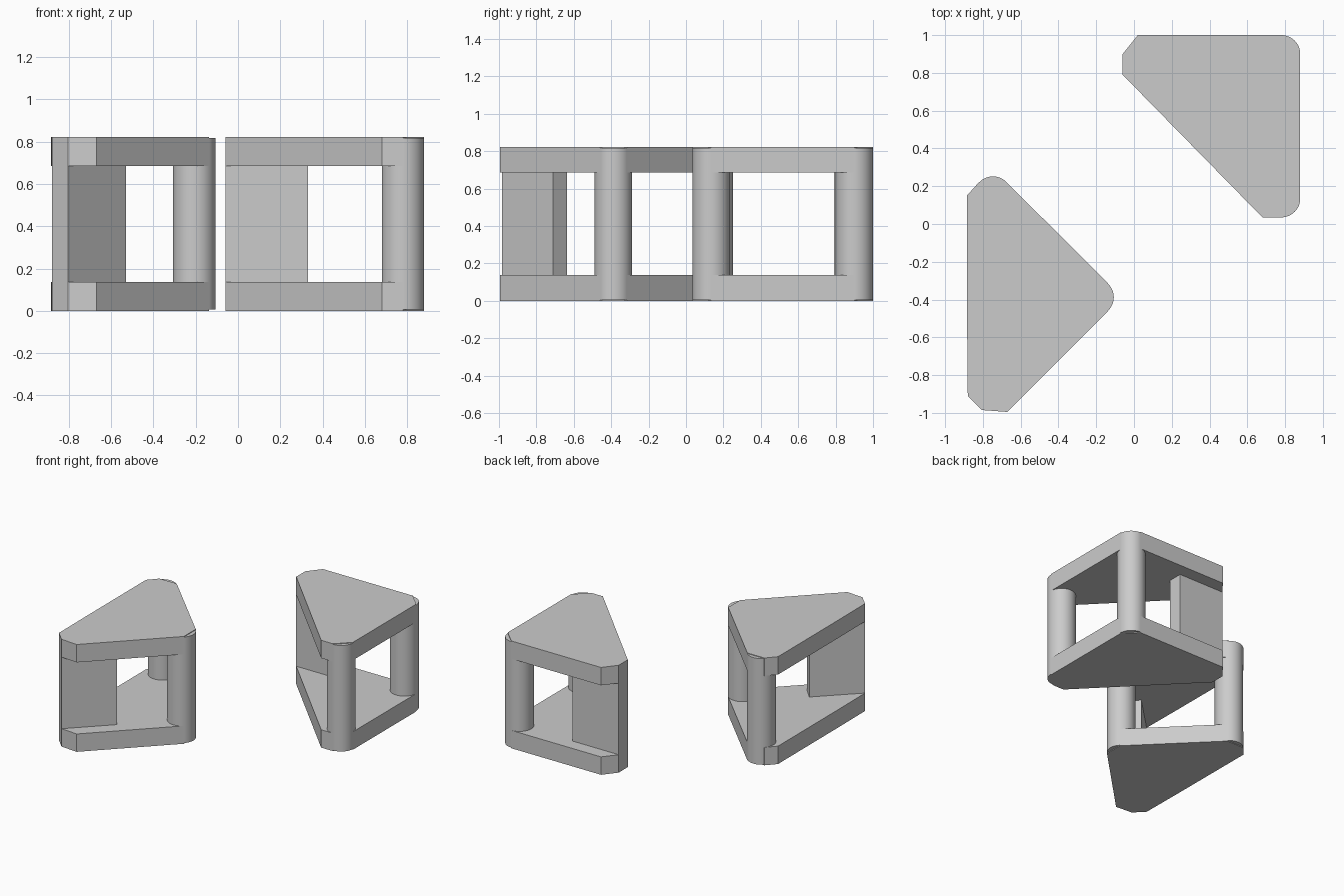
import bpy, bmesh, math

if "Cube" in bpy.data.objects:
    bpy.data.objects.remove(bpy.data.objects["Cube"])

grey = bpy.data.materials.new("plain grey")
grey.diffuse_color = (0.6, 0.6, 0.6, 1)
grey.use_nodes = True
grey.node_tree.nodes["Principled BSDF"].inputs["Base Color"].default_value = grey.diffuse_color

HEIGHT, SLAB, GAP = 0.822, 0.137, 0.005
RADIUS = 0.1


def prism(name, outline, z0, z1):
    """Extrude a flat outline (either winding) from z0 to z1."""
    bm = bmesh.new()
    base = bm.faces.new([bm.verts.new((x, y, z0)) for x, y in outline])
    top = bmesh.ops.extrude_face_region(bm, geom=[base])["geom"]
    verts = [g for g in top if isinstance(g, bmesh.types.BMVert)]
    bmesh.ops.translate(bm, verts=verts, vec=(0, 0, z1 - z0))
    bmesh.ops.recalc_face_normals(bm, faces=bm.faces)
    mesh = bpy.data.meshes.new(name)
    bm.to_mesh(mesh)
    bm.free()
    mesh.materials.append(grey)
    obj = bpy.data.objects.new(name, mesh)
    bpy.context.collection.objects.link(obj)
    return obj


def column(name, x, y):
    """Round post, a hair shorter than the full height."""
    bpy.ops.mesh.primitive_cylinder_add(
        vertices=48, radius=RADIUS, depth=HEIGHT - 2 * GAP, location=(x, y, HEIGHT / 2))
    obj = bpy.context.object
    obj.name = name
    obj.data.materials.append(grey)
    bpy.ops.object.shade_smooth_by_angle(angle=math.radians(30))


def frame(side, slab, panel, posts):
    """Two triangular slabs held apart by a wall panel and two posts."""
    prism(side + "_floor_slab", slab, 0, SLAB)
    prism(side + "_roof_slab", slab, HEIGHT - SLAB, HEIGHT)
    prism(side + "_wall_panel", panel, SLAB, HEIGHT - SLAB)
    for i, (x, y) in enumerate(posts):
        column(f"{side}_post_{i + 1}", x, y)


# Rear right frame: square corner at the back right
frame("right",
      [(-0.06, 0.90), (0.02, 1.0), (0.78, 1.0), (0.88, 0.90),
       (0.88, 0.135), (0.78, 0.035), (0.68, 0.035), (-0.06, 0.79)],
      [(-0.06, 0.79), (0.33, 0.79), (0.33, 0.90), (-0.06, 0.90)],
      [(0.78, 0.90), (0.78, 0.135)])

# Front left frame: square corner pointing right
frame("left",
      [(-0.885, 0.15), (-0.82, 0.222), (-0.675, 0.222), (-0.137, -0.315),
       (-0.137, -0.46), (-0.67, -0.995), (-0.805, -0.985), (-0.88, -0.91),
       (-0.883, -0.59)],
      [(-0.805, -0.985), (-0.53, -0.71), (-0.60, -0.635), (-0.88, -0.91)],
      [(-0.207, -0.388), (-0.747, 0.152)])
